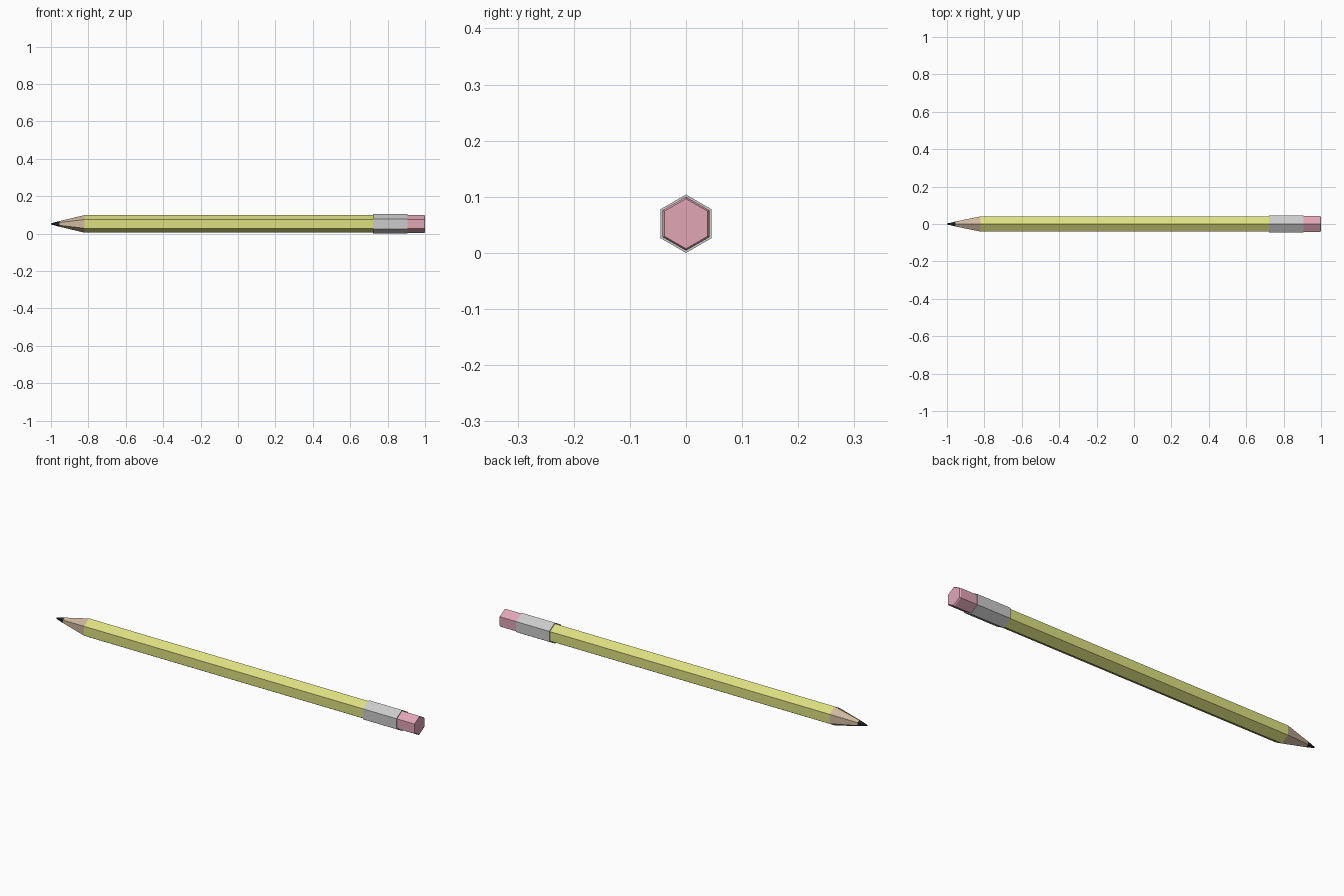
import bpy, bmesh, math

if "Cube" in bpy.data.objects:
    bpy.data.objects.remove(bpy.data.objects["Cube"])

CENTER_Z = 0.052
SIDES = 6


def material(name, rgb):
    m = bpy.data.materials.new(name)
    m.diffuse_color = (*rgb, 1)
    m.use_nodes = True
    m.node_tree.nodes["Principled BSDF"].inputs["Base Color"].default_value = m.diffuse_color
    return m


def hex_part(name, profile, mat=None):
    """Loft hexagonal rings along x; profile is a list of (x, radius)."""
    bm = bmesh.new()
    rings = []
    for x, r in profile:
        ring = []
        for i in range(SIDES):
            a = 2 * math.pi * i / SIDES
            ring.append(bm.verts.new((x, r * math.sin(a), CENTER_Z + r * math.cos(a))))
        rings.append(ring)
    for a, b in zip(rings, rings[1:]):
        for i in range(SIDES):
            j = (i + 1) % SIDES
            bm.faces.new((a[i], a[j], b[j], b[i]))
    bm.faces.new(rings[0])
    bm.faces.new(rings[-1])
    bmesh.ops.recalc_face_normals(bm, faces=bm.faces)
    mesh = bpy.data.meshes.new(name)
    bm.to_mesh(mesh)
    bm.free()
    obj = bpy.data.objects.new(name, mesh)
    bpy.context.collection.objects.link(obj)
    if mat:
        mesh.materials.append(mat)
    return obj


yellow = material("yellow_paint", (0.72, 0.74, 0.22))
wood = material("bare_wood", (0.62, 0.48, 0.34))
black = material("graphite", (0.02, 0.02, 0.02))
pink = material("pink_rubber", (0.75, 0.38, 0.47))

# Sharpened end
hex_part("lead_tip", [(-1.0, 0.003), (-0.955, 0.015)], black)
hex_part("sharpened_wood", [(-0.955, 0.015), (-0.82, 0.047)], wood)

# Painted shaft
hex_part("shaft", [(-0.82, 0.047), (0.722, 0.047)], yellow)

# Metal sleeve, slightly wider than the shaft
hex_part("ferrule", [(0.722, 0.052), (0.905, 0.052)])

# Eraser with a small chamfer at the end
hex_part("eraser", [(0.905, 0.048), (0.995, 0.048), (1.0, 0.0445)], pink)
